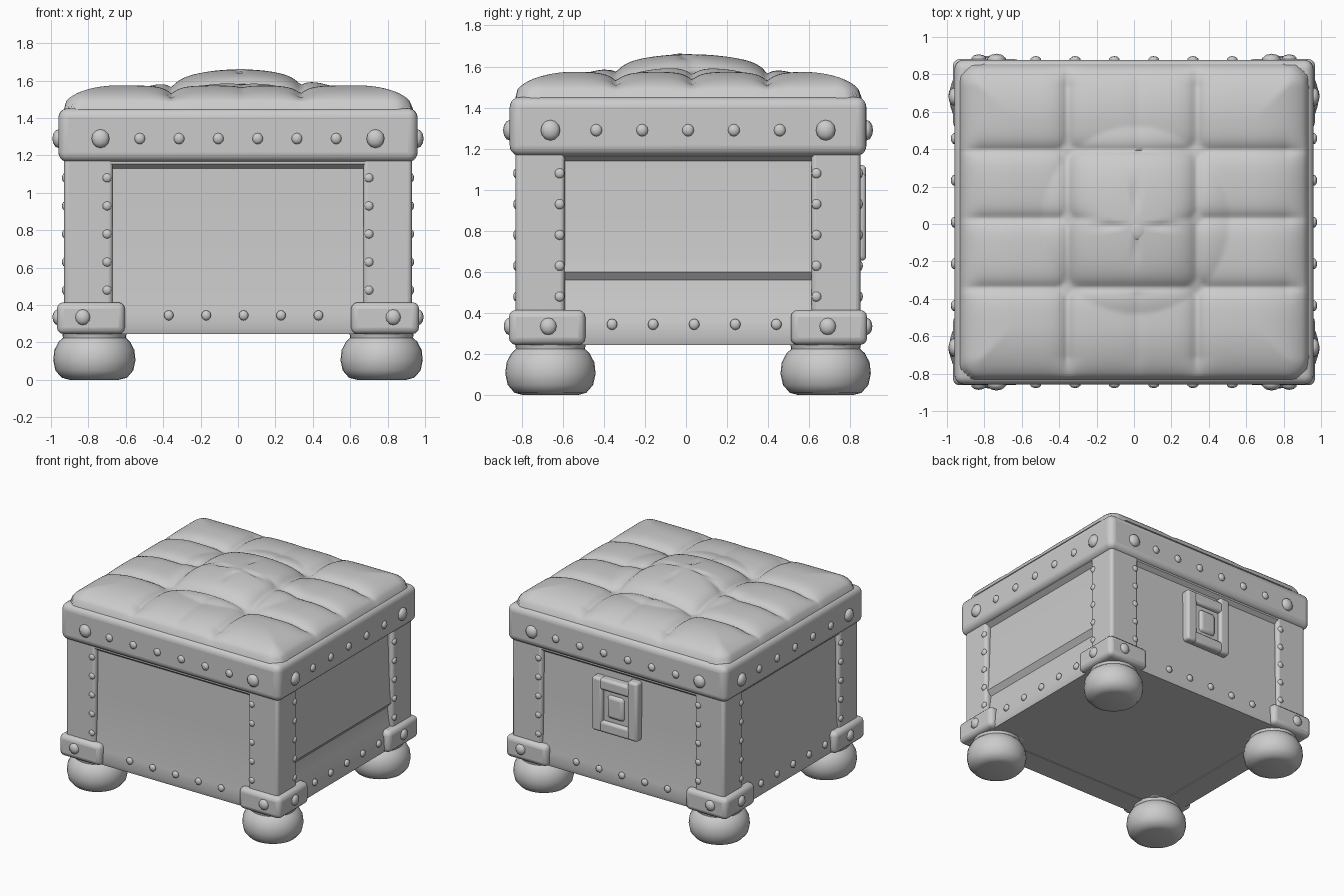
import bpy, bmesh, math
from mathutils import Matrix, Vector

if "Cube" in bpy.data.objects:
    bpy.data.objects.remove(bpy.data.objects["Cube"])

grey = bpy.data.materials.new("plain grey")
grey.use_nodes = True
colour = (0.6, 0.6, 0.6, 1)
grey.diffuse_color = colour
grey.node_tree.nodes["Principled BSDF"].inputs["Base Color"].default_value = colour

CY = 0.01            # depth centre of the chest
POST_X, POST_Y = 0.925, 0.835


def finish(name, bm, bevel=0, segments=3, angle=35):
    bmesh.ops.recalc_face_normals(bm, faces=bm.faces)
    mesh = bpy.data.meshes.new(name)
    bm.to_mesh(mesh)
    bm.free()
    mesh.materials.append(grey)
    ob = bpy.data.objects.new(name, mesh)
    bpy.context.collection.objects.link(ob)
    if bevel:
        mod = ob.modifiers.new("Bevel", "BEVEL")
        mod.width, mod.segments = bevel, segments
        mod.limit_method = 'ANGLE'
    bpy.ops.object.select_all(action='DESELECT')
    ob.select_set(True)
    bpy.context.view_layer.objects.active = ob
    bpy.ops.object.shade_smooth_by_angle(angle=math.radians(angle))
    return ob


def add_box(bm, lo, hi):
    lo, hi = Vector(lo), Vector(hi)
    mat = Matrix.Translation((lo + hi) / 2) @ Matrix.Diagonal((*(hi - lo), 1))
    bmesh.ops.create_cube(bm, size=1, matrix=mat)


def box(name, lo, hi, bevel, segments=3):
    bm = bmesh.new()
    add_box(bm, lo, hi)
    return finish(name, bm, bevel, segments)


def side_frame(k):
    """Local x runs along the side, y points outward, z is up."""
    a = math.radians(90 * k - 90)
    n, t = Vector((math.cos(a), math.sin(a), 0)), Vector((-math.sin(a), math.cos(a), 0))
    m = Matrix((t, n, Vector((0, 0, 1)))).transposed().to_4x4()
    return Matrix.Translation((0, CY, 0)) @ m


SIDES = ["front", "left", "back", "right"]

# Core of the chest
box("chest_core", (-0.86, CY - 0.77, 0.25), (0.86, CY + 0.77, 1.25), 0)

# Side panels, extruded from an outline of (inset from post face, height)
plain = [(0.2, 0.245), (0.012, 0.245), (0.0, 0.28), (0.006, 0.36), (0.02, 0.5),
         (0.027, 0.8), (0.032, 1.13), (0.0, 1.155), (0.0, 1.25), (0.2, 1.25)]
stepped = [(0.2, 0.245), (0.012, 0.245), (0.0, 0.28), (0.006, 0.36), (0.03, 0.45),
           (0.045, 0.56), (0.012, 0.6), (0.022, 0.66), (0.032, 0.9), (0.04, 1.14),
           (0.0, 1.165), (0.0, 1.25), (0.2, 1.25)]
for k, side in enumerate(SIDES):
    half, out = (0.72, POST_Y) if k % 2 == 0 else (0.65, POST_X)
    bm = bmesh.new()
    outline = stepped if side == "left" else plain
    face = bm.faces.new([bm.verts.new((-half, out - d, z)) for d, z in outline])
    grown = bmesh.ops.extrude_face_region(bm, geom=[face])["geom"]
    moved = [v for v in grown if isinstance(v, bmesh.types.BMVert)]
    bmesh.ops.translate(bm, verts=moved, vec=(2 * half, 0, 0))
    bm.transform(side_frame(k))
    finish(side + "_panel", bm)

# Corner posts, foot brackets and bun feet
foot_outline = [(0, 0), (0.13, 0), (0.175, 0.012), (0.208, 0.05), (0.22, 0.105), (0.214, 0.16),
                (0.19, 0.205), (0.168, 0.225), (0.172, 0.25), (0.18, 0.27), (0, 0.27)]
for sx, xname in ((-1, "right"), (1, "left")):
    for sy, yname in ((-1, "front"), (1, "back")):
        tag = f"{yname}_{xname}_"

        def corner_box(part, x0, x1, y0, y1, z0, z1, bevel):
            xs, ys = sorted((sx * x0, sx * x1)), sorted((CY + sy * y0, CY + sy * y1))
            box(tag + part, (xs[0], ys[0], z0), (xs[1], ys[1], z1), bevel)

        corner_box("post", 0.67, POST_X + 0.004, 0.6, POST_Y + 0.004, 0.26, 1.25, 0.022)
        corner_box("foot_bracket", 0.605, 0.968, 0.5, 0.872, 0.245, 0.415, 0.035)
        bm = bmesh.new()
        ring = [bm.verts.new((r, 0, z)) for r, z in foot_outline]
        edges = [bm.edges.new(p) for p in zip(ring, ring[1:])]
        bmesh.ops.spin(bm, geom=ring + edges, cent=(0, 0, 0), axis=(0, 0, 1),
                       angle=math.tau, steps=32)
        bmesh.ops.remove_doubles(bm, verts=bm.verts, dist=0.0005)
        bm.transform(Matrix.Translation((sx * 0.768, CY + sy * 0.67, 0)))
        finish(tag + "bun_foot", bm, angle=50)

# Lid band with a turned-in lower edge
box("lid_band", (-0.96, CY - 0.868, 1.165), (0.96, CY + 0.868, 1.452), 0.05, 5)

# Tufted cushion: a height field of pillows around a raised central dome
HX, HY, ROUND = 0.935, 0.845, 0.12


def crease(a, seams, width):
    return sum(math.exp(-abs(a - s) / width) for s in seams)


def cushion_height(x, y):
    qx, qy = abs(x) - HX + ROUND, abs(y) - HY + ROUND
    inside = ROUND - math.hypot(max(qx, 0), max(qy, 0)) - min(max(qx, qy), 0)
    if inside <= 0:
        return 1.43
    t = min(inside / 0.3, 1)
    z = 1.45 + 0.125 * math.sqrt(1 - (1 - t) ** 2)
    r = math.hypot(x - 0.01, y - 0.01)
    middle = math.exp(-(r / 0.27) ** 4)
    fade = min(inside / 0.12, 1)
    seam = crease(x, (-0.355, 0.335), 0.045) + crease(y, (-0.35, 0.385), 0.045)
    seam += crease(y, (0.02,), 0.04) * (1 - middle) * 0.9
    seam += crease(x, (0.02,), 0.04) * 0.25 * (abs(y) > 0.38)
    z -= 0.045 * min(seam, 1.2) * fade * (1 - 0.7 * middle)
    z += 0.085 * max(0, 1 - (r / 0.5) ** 2)
    # radial tucks meeting at the middle button
    tuck = max(0, math.cos(4 * math.atan2(y + 0.02, x - 0.01))) ** 8
    return z - 0.014 * tuck * math.exp(-((r - 0.13) / 0.09) ** 2)


bm = bmesh.new()
bmesh.ops.create_grid(bm, x_segments=110, y_segments=110, size=1)
for v in bm.verts:
    x, y = v.co.x * HX, v.co.y * HY
    v.co = (x, y + CY, cushion_height(x, y))
finish("tufted_cushion", bm, angle=80)

bm = bmesh.new()
bmesh.ops.create_uvsphere(bm, u_segments=16, v_segments=8, radius=1,
                          matrix=Matrix.Translation((0.015, -0.03, 1.643)) @
                          Matrix.Diagonal((0.06, 0.06, 0.02, 1)))
finish("cushion_button", bm, angle=80)

# Domed nails on the lid, brackets, posts and lower edge
bm = bmesh.new()


def nail(k, along, out, z, r):
    bmesh.ops.create_uvsphere(bm, u_segments=10, v_segments=6, radius=r,
                              matrix=side_frame(k) @ Matrix.Translation((along, out, z)) @
                              Matrix.Diagonal((1, 0.65, 1, 1)))


for k in range(4):
    wide = k % 2 == 0
    end, lid, post, edge = (0.735, 0.868, POST_Y, 0.7) if wide else (0.67, 0.96, POST_X, 0.625)
    count = 8 if wide else 7
    for i in range(count):
        big = i in (0, count - 1)
        nail(k, end * (2 * i / (count - 1) - 1), lid, 1.29, 0.05 if big else 0.03)
    for i in range(-2, 3):
        nail(k, i * 0.2 + 0.03, post, 0.345, 0.027)
    for s in (-1, 1):
        nail(k, s * (0.83 if wide else 0.68), 0.87 if wide else 0.965, 0.335, 0.042)
        for i in range(5):
            nail(k, s * edge, post, 0.48 + 0.15 * i, 0.025)
finish("nails", bm, angle=60)

# Square buckle on the back
back = POST_Y + CY
box("buckle_plate", (-0.14, back - 0.06, 0.7), (0.17, back + 0.004, 1.06), 0)
bm = bmesh.new()
for x0, x1, z0, z1 in ((-0.185, -0.095, 0.655, 1.12), (0.125, 0.215, 0.655, 1.08),
                       (-0.12, 0.15, 0.655, 0.745), (-0.12, 0.15, 0.99, 1.08)):
    add_box(bm, (x0, back - 0.05, z0), (x1, back + 0.032, z1))
finish("buckle_frame", bm, 0.02)
box("buckle_pad", (-0.06, back - 0.05, 0.775), (0.09, back + 0.025, 0.96), 0.03, 4)
